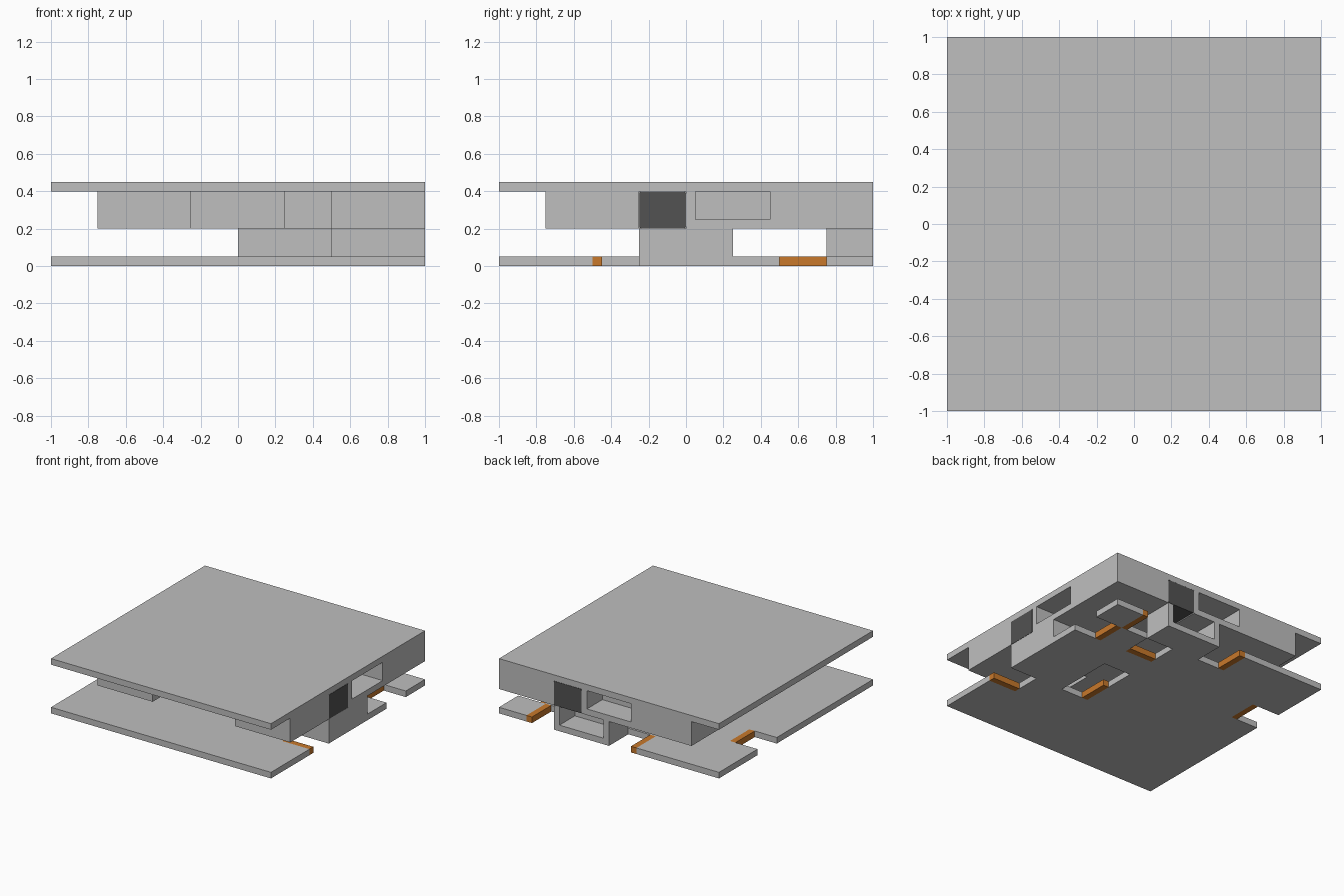
import bpy
import bmesh
from mathutils import Vector

cube = bpy.data.objects.get("Cube")
if cube:
    bpy.data.objects.remove(cube, do_unlink=True)


def material(name, rgb):
    m = bpy.data.materials.new(name)
    m.use_nodes = True
    m.diffuse_color = (*rgb, 1)
    bsdf = m.node_tree.nodes["Principled BSDF"]
    bsdf.inputs["Base Color"].default_value = (*rgb, 1)
    bsdf.inputs["Roughness"].default_value = 0.8
    return m


GREY = material("light grey", (0.52, 0.52, 0.52))
DARK = material("charcoal", (0.084, 0.084, 0.084))
ORANGE = material("orange", (0.58, 0.19, 0.024))


def box(name, x, y, z, mat):
    """Box from (min, max) pairs on each axis."""
    bm = bmesh.new()
    bmesh.ops.create_cube(bm, size=1)
    size = Vector((x[1] - x[0], y[1] - y[0], z[1] - z[0]))
    mid = Vector((x[0] + x[1], y[0] + y[1], z[0] + z[1])) / 2
    for v in bm.verts:
        v.co = Vector([c * s for c, s in zip(v.co, size)]) + mid
    me = bpy.data.meshes.new(name)
    bm.to_mesh(me)
    bm.free()
    me.materials.append(mat)
    ob = bpy.data.objects.new(name, me)
    bpy.context.collection.objects.link(ob)
    return ob


def cut(ob, x, y, z):
    """Subtract a box and remove the cutter."""
    cutter = box("cutter", x, y, z, GREY)
    cutter.hide_render = True
    mod = ob.modifiers.new("cut", "BOOLEAN")
    mod.operation = "DIFFERENCE"
    mod.solver = "EXACT"
    mod.object = cutter
    bpy.ops.object.select_all(action="DESELECT")
    bpy.context.view_layer.objects.active = ob
    ob.select_set(True)
    bpy.ops.object.modifier_apply(modifier=mod.name)
    bpy.data.objects.remove(cutter, do_unlink=True)


# Top slab
box("roof_slab", (-1, 1), (-1, 1), (0.40, 0.45), GREY)

# Bottom slab with edge notches and two inner holes
floor = box("floor_slab", (-1, 1), (-1, 1), (0, 0.05), GREY)
for x, y in [
    ((0.75, 1.1), (-0.5, -0.25)),
    ((0.75, 1.1), (0.5, 0.75)),
    ((0.5, 0.75), (0.75, 1.1)),
    ((-0.25, 0), (0.75, 1.1)),
    ((-1.1, -0.75), (0.25, 0.5)),
    ((0.25, 0.5), (-0.25, 0.25)),
    ((0.25, 0.5), (0.5, 0.75)),
]:
    cut(floor, x, y, (-0.1, 0.1))

# Orange strips along one side of each opening
for i, (x, y) in enumerate([
    ((0.75, 1), (-0.5, -0.45)),
    ((0.75, 0.8), (0.5, 0.75)),
    ((0.7, 0.75), (0.75, 1)),
    ((-0.25, -0.2), (0.75, 1)),
    ((-0.8, -0.75), (0.25, 0.5)),
    ((0.25, 0.3), (-0.25, 0)),
    ((0.25, 0.5), (0.5, 0.55)),
]):
    box(f"edge_strip_{i + 1}", x, y, (0, 0.05), ORANGE)

# Upper storey: stepped front recess, two sockets for panels, two openings
upper = box("upper_storey", (-0.75, 1), (-0.75, 1), (0.2, 0.4), GREY)
for x, y, z in [
    ((-0.25, 0.25), (-0.8, -0.5), (0.1, 0.5)),
    ((0.25, 0.5), (-0.8, -0.25), (0.1, 0.5)),
    ((0.8, 1.1), (-0.25, 0), (0.1, 0.5)),
    ((0.25, 0.5), (0.8, 1.1), (0.1, 0.5)),
    ((0.8, 1.1), (0.05, 0.45), (0.25, 0.5)),
    ((-0.2, 0.2), (0.8, 1.1), (0.25, 0.5)),
]:
    cut(upper, x, y, z)

# Lower blocks under the upper storey
box("side_block", (0.5, 1), (-0.25, 0.25), (0.05, 0.2), GREY)
back_block = box("back_block", (0, 0.5), (0.75, 1), (0.05, 0.2), GREY)
cut(back_block, (0.05, 0.45), (0.8, 1.1), (0, 0.3))


# Dark panels with rounded corners
def panel(name, x, y, axis):
    ob = box(name, x, y, (0.201, 0.399), DARK)
    bm = bmesh.new()
    bm.from_mesh(ob.data)
    along = [e for e in bm.edges
             if abs((e.verts[0].co - e.verts[1].co).normalized()[axis]) > 0.9]
    bmesh.ops.bevel(bm, geom=along, offset=0.012, segments=3,
                    profile=0.5, affect="EDGES")
    bm.to_mesh(ob.data)
    bm.free()


panel("side_panel", (0.8, 1.001), (-0.249, -0.001), 0)
panel("back_panel", (0.251, 0.499), (0.8, 1.001), 1)
